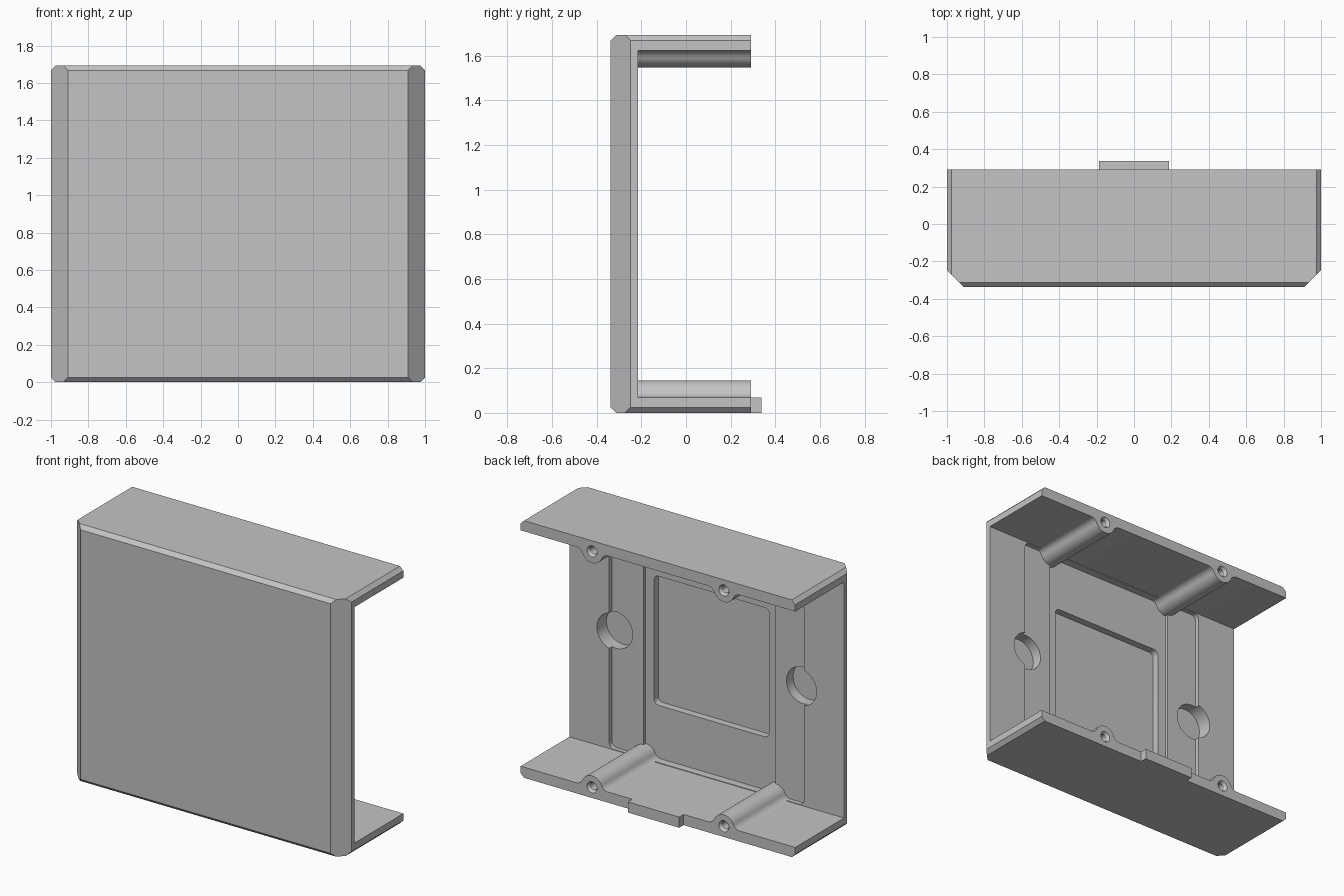
import bpy, bmesh, math
from mathutils import Vector

cube = bpy.data.objects.get("Cube")
if cube:
    bpy.data.objects.remove(cube, do_unlink=True)

H = 1.693                  # overall height
FRONT, BACK = -0.338, 0.292
WALL = 0.07                # top and bottom plate thickness
INNER = -0.215             # back face of the front panel
EDGE = 0.025               # small edge chamfer
MID = H / 2

grey = bpy.data.materials.new("plain grey")
grey.use_nodes = True
colour = (0.55, 0.55, 0.55, 1)
grey.diffuse_color = colour
grey.node_tree.nodes["Principled BSDF"].inputs["Base Color"].default_value = colour


def finish(name, bm):
    bmesh.ops.recalc_face_normals(bm, faces=bm.faces)
    mesh = bpy.data.meshes.new(name)
    bm.to_mesh(mesh)
    bm.free()
    mesh.materials.append(grey)
    ob = bpy.data.objects.new(name, mesh)
    bpy.context.collection.objects.link(ob)
    return ob


def prism(name, points, y0, y1, end_scale=1):
    """Extrude an x-z outline along y; end_scale tapers the far end."""
    bm = bmesh.new()
    centre = sum((Vector(p) for p in points), Vector((0, 0))) / len(points)
    near = [bm.verts.new((x, y0, z)) for x, z in points]
    far = []
    for p in points:
        q = centre + (Vector(p) - centre) * end_scale
        far.append(bm.verts.new((q.x, y1, q.y)))
    bm.faces.new(near)
    bm.faces.new(far)
    for i in range(len(points)):
        j = (i + 1) % len(points)
        bm.faces.new((near[i], near[j], far[j], far[i]))
    return finish(name, bm)


def arc(cx, cz, r, start, end, steps=8):
    angles = [math.radians(start + (end - start) * i / steps) for i in range(steps + 1)]
    return [(cx + r * math.cos(a), cz + r * math.sin(a)) for a in angles]


def circle(cx, cz, r, steps=32):
    return arc(cx, cz, r, 0, 360, steps)[:-1]


def rectangle(half, z0, z1):
    return [(-half, z0), (half, z0), (half, z1), (-half, z1)]


def rounded(half, z0, z1, r):
    corners = [(half - r, z1 - r), (r - half, z1 - r), (r - half, z0 + r), (half - r, z0 + r)]
    return [p for i, (x, z) in enumerate(corners) for p in arc(x, z, r, i * 90, i * 90 + 90, 6)]


def combine(target, tool, operation):
    mod = target.modifiers.new(tool.name, "BOOLEAN")
    mod.operation, mod.object, mod.solver = operation, tool, "EXACT"
    bpy.context.view_layer.objects.active = target
    bpy.ops.object.modifier_apply(modifier=mod.name)
    bpy.data.objects.remove(tool, do_unlink=True)


# Housing block: chamfer front and side rims, then cut the two front corners
housing = prism("housing", rectangle(1, 0, H), FRONT, BACK)
bm = bmesh.new()
bm.from_mesh(housing.data)
rims = []
for e in bm.edges:
    m = (e.verts[0].co + e.verts[1].co) / 2
    if (m.z < 0.01 or m.z > H - 0.01) and m.y < BACK - 0.01:
        rims.append(e)
bmesh.ops.bevel(bm, geom=rims, offset=EDGE, segments=1, affect="EDGES", profile=0.5)
for side in (-1, 1):
    cut = bmesh.ops.bisect_plane(bm, geom=bm.verts[:] + bm.edges[:] + bm.faces[:],
                                 plane_co=(side, FRONT + 0.09, 0),
                                 plane_no=(side, -1, 0), clear_outer=True)
    rim = [g for g in cut["geom_cut"] if isinstance(g, bmesh.types.BMEdge)]
    bmesh.ops.contextual_create(bm, geom=rim)
bmesh.ops.recalc_face_normals(bm, faces=bm.faces)
bm.to_mesh(housing.data)
bm.free()

# Open cavity, stepped recesses and window pocket in the panel
combine(housing, prism("cavity", rectangle(1.2, WALL, H - WALL), INNER, 0.5), "DIFFERENCE")
gap = WALL + 0.004
recesses = [(0.71, gap, -0.245), (0.48, gap, -0.266), (0.42, MID - 0.425, -0.314)]
for half, low, floor in recesses:
    outline = rounded(half, low, H - low, 0.035)
    combine(housing, prism("recess", outline, floor, -0.1), "DIFFERENCE")

# Blind round sockets on either side
for side in (-1, 1):
    outline = circle(side * 0.68, MID, 0.12, 48)
    combine(housing, prism("socket", outline, -0.315, -0.1), "DIFFERENCE")

# Screw bosses with flared feet, two on each plate
R, FLARE = 0.076, 0.05
reach = math.sqrt((R + FLARE) ** 2 - FLARE ** 2)
tilt = math.degrees(math.atan2(FLARE, reach))
for side in (-1, 1):
    for upper in (False, True):
        cx = side * 0.48
        outline = arc(cx + reach, WALL + FLARE, FLARE, 270, 180 + tilt)
        outline += arc(cx, WALL, R, tilt, 180 - tilt, 20)[1:-1]
        outline += arc(cx - reach, WALL + FLARE, FLARE, -tilt, -90)
        outline += [(cx - reach, WALL / 2), (cx + reach, WALL / 2)]
        cz = WALL
        if upper:
            outline = [(x, H - z) for x, z in outline]
            cz = H - WALL
        combine(housing, prism("boss", outline, -0.3, BACK), "UNION")
        bore = prism("bore", circle(cx, cz, 0.024), -0.1, BACK + 0.1)
        combine(housing, bore, "DIFFERENCE")
        sink = prism("countersink", circle(cx, cz, 0.038), BACK + 0.002, BACK - 0.02, 0.6)
        combine(housing, sink, "DIFFERENCE")

# Locating tab on the lower back edge
tab = prism("locating_tab", rectangle(0.187, 0, WALL), BACK, 0.338)

# Smooth the round walls and keep crisp edges
for ob in (housing, tab):
    bpy.ops.object.select_all(action="DESELECT")
    ob.select_set(True)
    bpy.context.view_layer.objects.active = ob
    bpy.ops.object.shade_smooth_by_angle(angle=math.radians(30))
